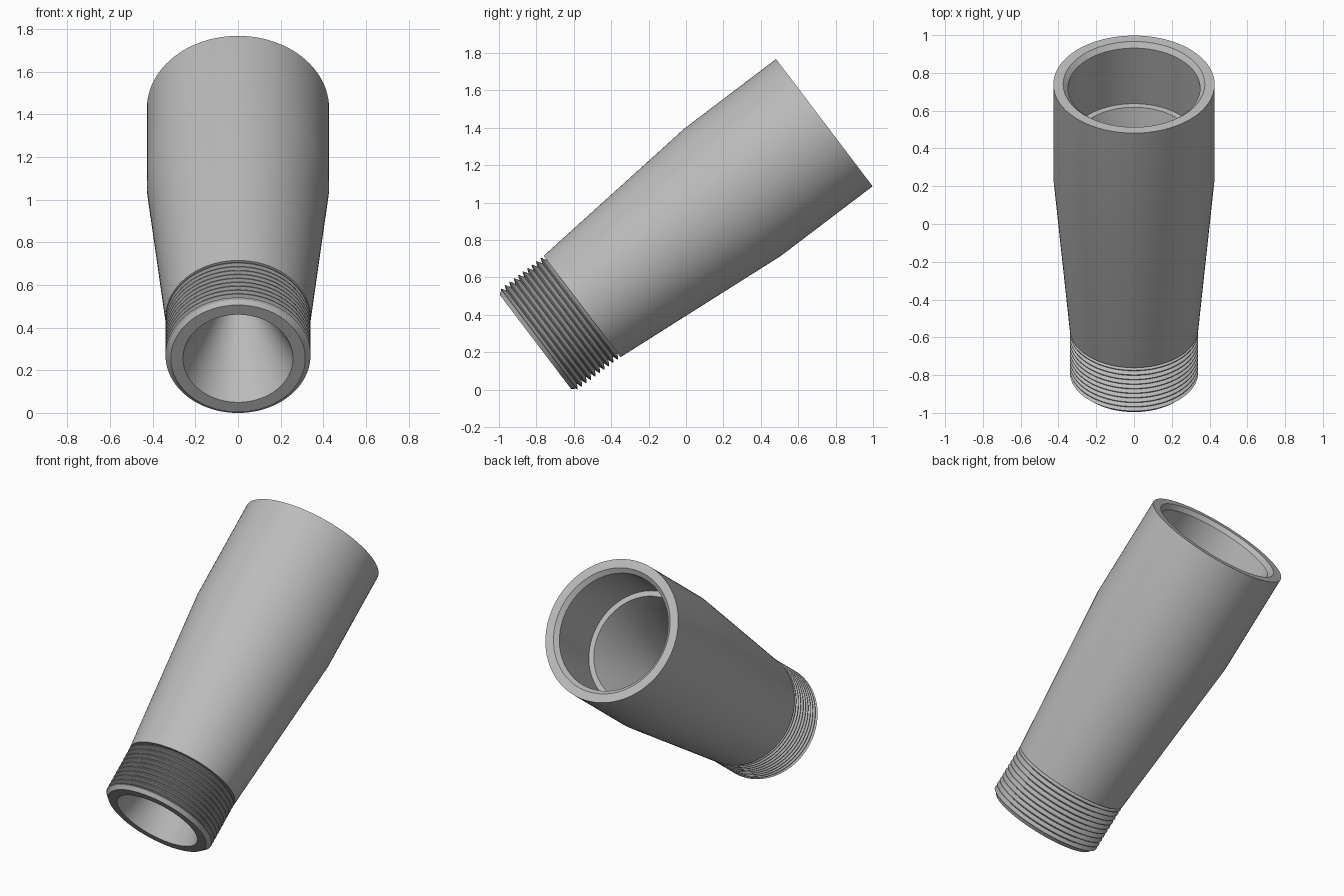
import bpy, bmesh, math
from mathutils import Matrix, Vector

if "Cube" in bpy.data.objects:
    bpy.data.objects.remove(bpy.data.objects["Cube"])

SEGMENTS = 96
TILT = math.atan2(0.797, 0.605)            # lean of the axis away from vertical, towards +y
LENGTH = 1.939
SHOULDER, BEND = 0.313, 1.322              # ends of the threaded neck and of the taper

metal = bpy.data.materials.new("grey_metal")
metal.diffuse_color = (0.5, 0.5, 0.5, 1)
metal.use_nodes = True
metal.node_tree.nodes["Principled BSDF"].inputs["Base Color"].default_value = metal.diffuse_color

# Threaded neck: end chamfer, then V-shaped teeth
TEETH, START = 10, 0.012
pitch = (SHOULDER - START) / TEETH
profile = [(0.315, 0.0)]
for i in range(TEETH):
    t = START + i * pitch
    profile += [(0.330 if i == 0 else 0.340, t + pitch * 0.3),
                (0.340, t + pitch * 0.45), (0.313, t + pitch)]

# Tapered outer body and straight sleeve
profile += [(0.340, SHOULDER), (0.427, BEND), (0.427, LENGTH)]

# Socket: chamfered mouth, straight bore, stop ledge, funnel, throat, flared outlet
profile += [(0.375, LENGTH), (0.350, LENGTH - 0.025), (0.350, 1.545), (0.318, 1.545),
            (0.100, 1.00), (0.100, 0.42), (0.258, 0.0)]

# Spin the closed profile around the axis
bm = bmesh.new()
rings = []
for r, z in profile:
    rings.append([bm.verts.new((r * math.cos(a), r * math.sin(a), z))
                  for a in (2 * math.pi * k / SEGMENTS for k in range(SEGMENTS))])
for i, low in enumerate(rings):
    high = rings[(i + 1) % len(rings)]
    for k in range(SEGMENTS):
        n = (k + 1) % SEGMENTS
        bm.faces.new((low[k], low[n], high[n], high[k]))
bmesh.ops.recalc_face_normals(bm, faces=bm.faces)

# Tilt the fitting and set it in place
bm.transform(Matrix.Translation(Vector((0, -0.805, 0.255))) @ Matrix.Rotation(-TILT, 4, 'X'))
mesh = bpy.data.meshes.new("threaded_nozzle")
bm.to_mesh(mesh)
bm.free()
mesh.materials.append(metal)
nozzle = bpy.data.objects.new("threaded_nozzle", mesh)
bpy.context.collection.objects.link(nozzle)
bpy.context.view_layer.objects.active = nozzle
nozzle.select_set(True)
bpy.ops.object.shade_smooth_by_angle(angle=math.radians(25))
